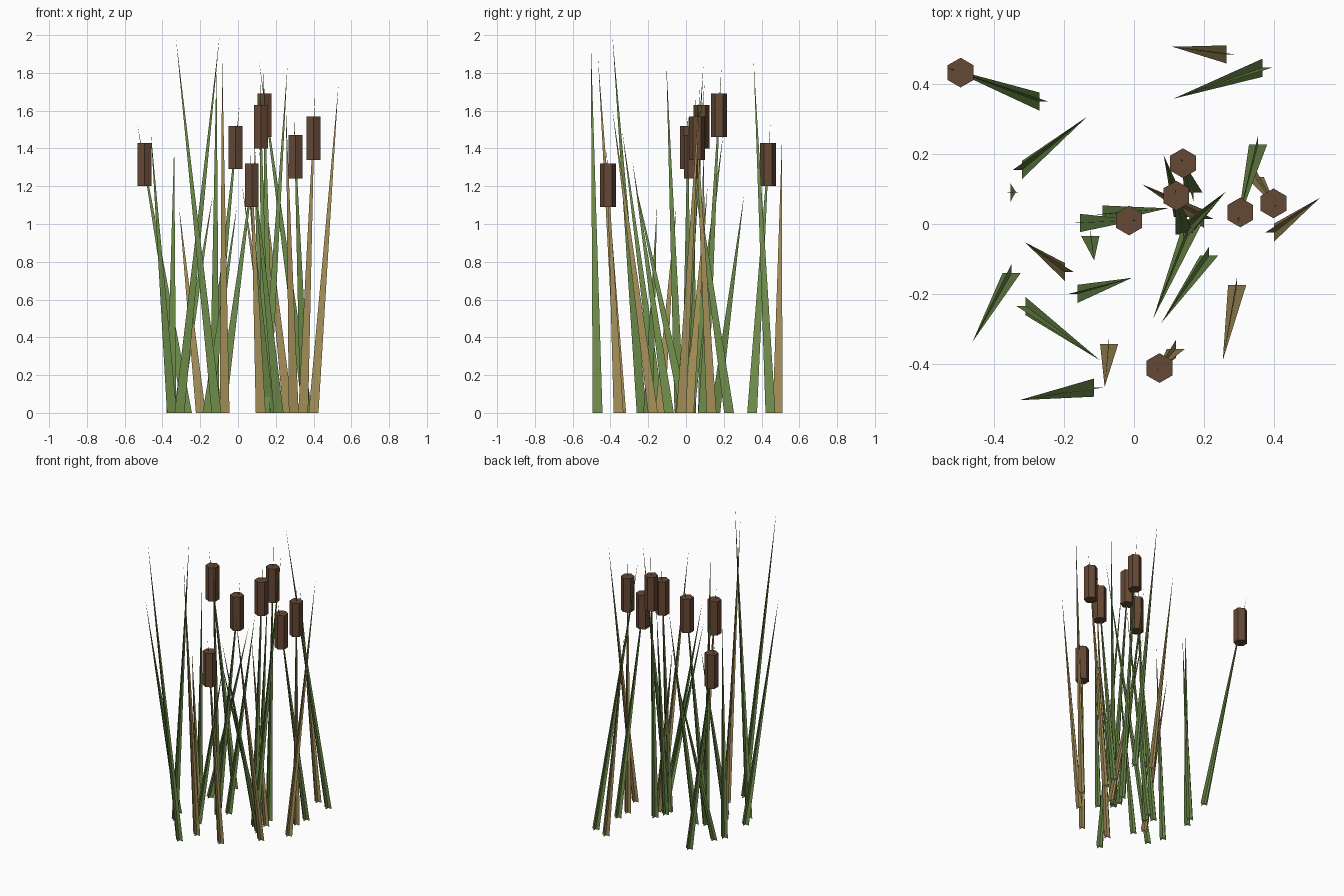
import bpy
from mathutils import Vector


def material(name, rgb):
    m = bpy.data.materials.new(name)
    m.diffuse_color = (*rgb, 1)
    return m


GREEN = material("green_leaf", (0.16, 0.27, 0.07))
STRAW = material("dry_leaf", (0.38, 0.28, 0.10))
BROWN = material("seed_brown", (0.13, 0.065, 0.035))
HALF = 0.026          # half width of a blade at the ground
HEAD_AT = 0.86        # position of the seed head along its stem


def blade(name, base, tip, mat):
    """Two crossed triangles rising from the ground to a point."""
    x, y = base
    verts = [(x - HALF, y, 0), (x + HALF, y, 0), tip,
             (x, y - HALF, 0), (x, y + HALF, 0), tip]
    me = bpy.data.meshes.new(name)
    me.from_pydata(verts, [], [(0, 1, 2), (3, 4, 5)])
    me.materials.append(mat)
    bpy.context.collection.objects.link(bpy.data.objects.new(name, me))


def cattail(base, head, mat):
    """Stem with an upright six-sided seed head."""
    b, h = Vector((*base, 0)), Vector(head)
    blade("stem", base, tuple(b + (h - b) / HEAD_AT), mat)
    bpy.ops.mesh.primitive_cylinder_add(vertices=6, radius=0.0425, depth=0.23, location=head)
    ob = bpy.context.object
    ob.name = "seed_head"
    ob.data.materials.append(BROWN)


# Cattail stems: ground point, head centre
cattail((-0.27, 0.35), (-0.496, 0.433, 1.315), GREEN)
cattail((-0.154, 0.003), (-0.014, 0.01, 1.405), GREEN)
cattail((0.17, 0.09), (0.14, 0.174, 1.575), GREEN)
cattail((0.145, -0.03), (0.121, 0.081, 1.515), GREEN)
cattail((0.355, 0.228), (0.304, 0.033, 1.355), GREEN)
cattail((0.345, 0.135), (0.399, 0.059, 1.455), STRAW)
cattail((0.12, -0.357), (0.073, -0.412, 1.205), STRAW)

# Green leaves: ground point, tip
for base, tip in [
    ((0.368, 0.447), (0.112, 0.358, 1.86)),
    ((-0.32, 0.155), (-0.134, 0.307, 1.15)),
    ((-0.353, 0.09), (-0.338, 0.092, 1.42)),
    ((-0.35, -0.14), (-0.462, -0.337, 1.49)),
    ((-0.31, -0.235), (-0.097, -0.39, 2.0)),
    ((-0.162, -0.2), (-0.006, -0.154, 1.09)),
    ((-0.114, -0.468), (-0.328, -0.504, 1.98)),
    ((-0.125, -0.035), (-0.114, -0.104, 1.85)),
    ((-0.09, 0.027), (0.097, 0.045, 1.4)),
    ((0.145, -0.02), (0.262, 0.092, 1.84)),
    ((0.165, -0.005), (0.055, -0.27, 1.22)),
    ((0.215, -0.09), (0.078, -0.283, 1.33)),
    ((0.14, 0.02), (0.085, 0.197, 1.48)),
]:
    blade("green_leaf", base, tip, GREEN)

# Dry leaves: ground point, tip
for base, tip in [
    ((0.265, 0.485), (0.11, 0.507, 1.42)),
    ((-0.197, -0.138), (-0.312, -0.052, 1.09)),
    ((-0.071, -0.343), (-0.084, -0.466, 1.88)),
    ((0.4, -0.025), (0.532, 0.075, 1.74)),
    ((0.295, -0.175), (0.254, -0.39, 1.61)),
    ((0.2, 0.015), (0.022, 0.114, 1.2)),
]:
    blade("dry_leaf", base, tip, STRAW)
